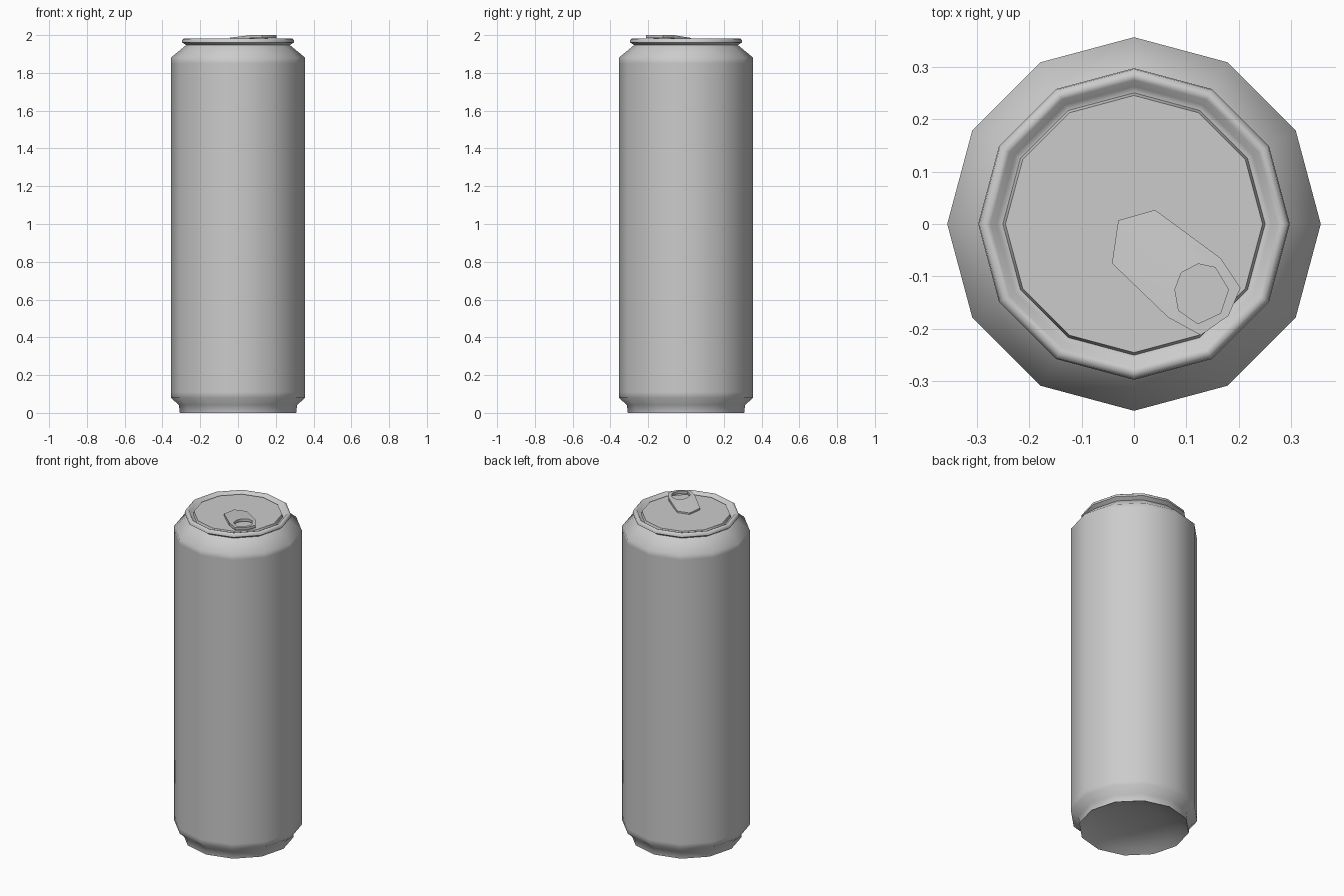
import bpy
import bmesh
import math

SIDES = 12

default = bpy.data.objects.get("Cube")
if default:
    bpy.data.objects.remove(default, do_unlink=True)

grey = bpy.data.materials.new("plain_grey")
grey.use_nodes = True
grey.diffuse_color = (0.6, 0.6, 0.6, 1)
grey.node_tree.nodes["Principled BSDF"].inputs["Base Color"].default_value = grey.diffuse_color


def finish(name, bm, angle):
    """Turn a bmesh into a shaded object."""
    mesh = bpy.data.meshes.new(name)
    bm.to_mesh(mesh)
    bm.free()
    mesh.materials.append(grey)
    obj = bpy.data.objects.new(name, mesh)
    bpy.context.collection.objects.link(obj)
    bpy.ops.object.select_all(action="DESELECT")
    obj.select_set(True)
    bpy.context.view_layer.objects.active = obj
    bpy.ops.object.shade_smooth_by_angle(angle=math.radians(angle))
    return obj


def lathe(name, profile, angle=60, cap=False):
    """Revolve (radius, height) points; faces point outward going up the profile."""
    bm = bmesh.new()
    rings = []
    for r, z in profile:
        turns = [math.tau * i / SIDES for i in range(SIDES)]
        rings.append([bm.verts.new((r * math.cos(a), r * math.sin(a), z)) for a in turns])
    for low, high in zip(rings, rings[1:]):
        for i in range(SIDES):
            j = (i + 1) % SIDES
            bm.faces.new((low[i], low[j], high[j], high[i]))
    if cap:
        bm.faces.new(rings[-1])
    return finish(name, bm, angle)


# Can wall with tapered foot and shoulder
lathe("can_body", [(0.308, 0), (0.313, 0.042), (0.356, 0.08), (0.356, 0.11),
                   (0.356, 1.85), (0.356, 1.88), (0.275, 1.947)])

# Rolled rim, sunken groove and flat lid
lathe("rim_and_lid", [(0.275, 1.947), (0.297, 1.962), (0.295, 1.976), (0.285, 1.983),
                      (0.274, 1.98), (0.262, 1.96), (0.25, 1.958), (0.245, 1.975)],
      angle=55, cap=True)

# Concave underside
dome = lathe("base_dome", [(0.05, 0.06), (0.17, 0.05), (0.26, 0.025), (0.308, 0)])
bm = bmesh.new()
bm.from_mesh(dome.data)
bmesh.ops.holes_fill(bm, edges=[e for e in bm.edges if e.is_boundary
                                and e.verts[0].co.z > 0.055], sides=SIDES)
for face in bm.faces:
    face.smooth = True
    face.normal_update()
    if face.normal.z > 0:
        face.normal_flip()
bm.to_mesh(dome.data)
bm.free()

# Pull tab: a tilted plate with a finger hole
outline = [(-0.03, 0.007), (0.04, 0.027), (0.165, -0.065), (0.203, -0.122),
           (0.18, -0.175), (0.127, -0.212), (0.065, -0.178), (-0.042, -0.075)]
hole = [(0.09, -0.093), (0.122, -0.076), (0.155, -0.083), (0.18, -0.125),
        (0.165, -0.17), (0.122, -0.19), (0.085, -0.165), (0.078, -0.125)]


def tab_loop(bm, points, drop):
    loop = []
    for x, y in points:
        rise = min(max((x - y) / 0.22, 0), 1)
        loop.append(bm.verts.new((x, y, 1.984 + 0.016 * rise - drop)))
    return loop


bm = bmesh.new()
loops = [tab_loop(bm, outline, 0), tab_loop(bm, hole, 0),
         tab_loop(bm, hole, 0.016), tab_loop(bm, outline, 0.016)]
for k, loop in enumerate(loops):
    after = loops[(k + 1) % len(loops)]
    for i in range(len(loop)):
        j = (i + 1) % len(loop)
        bm.faces.new((loop[i], loop[j], after[j], after[i]))
bmesh.ops.recalc_face_normals(bm, faces=bm.faces)
finish("pull_tab", bm, 50)
